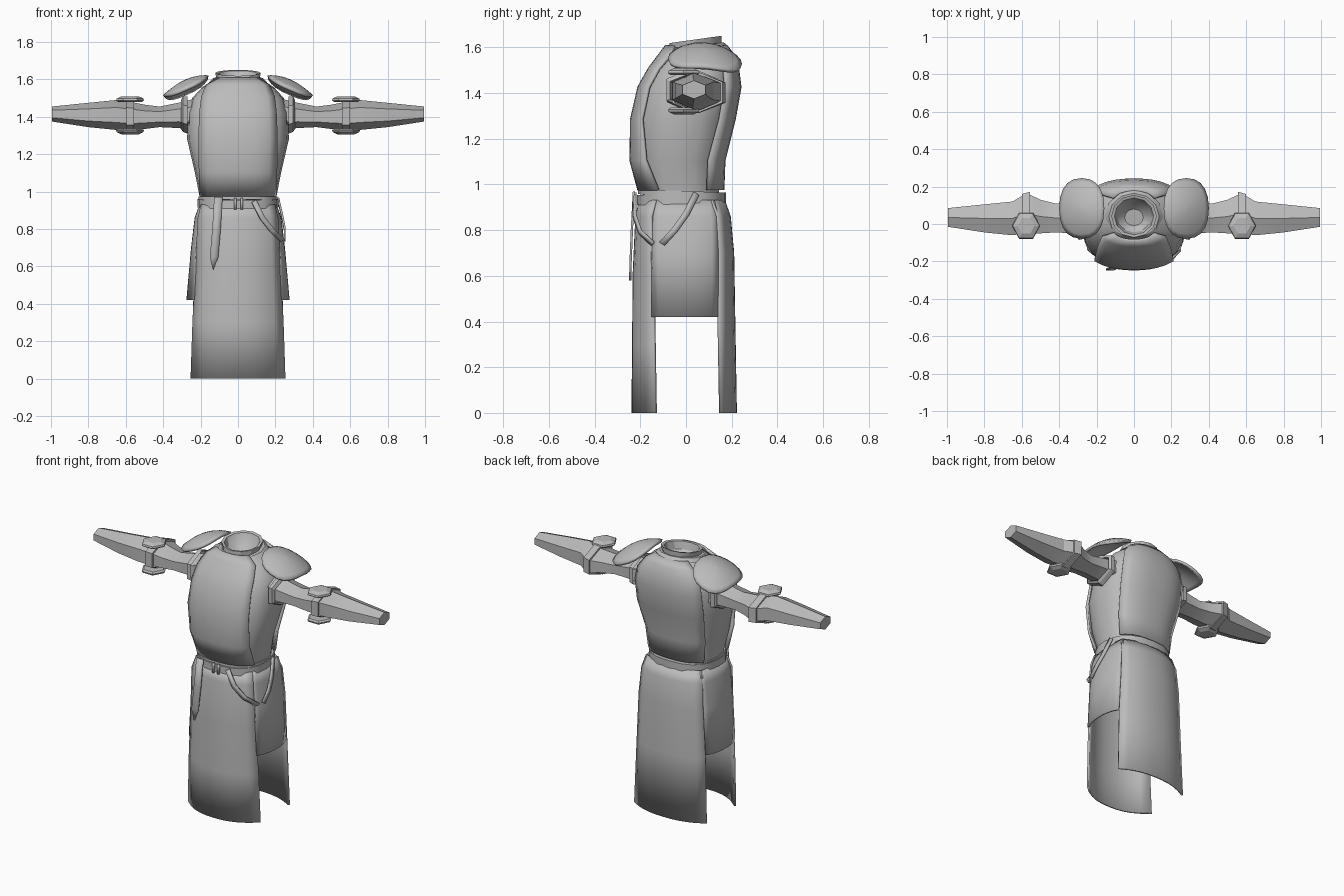
import bpy, bmesh, math
from mathutils import Vector

cube = bpy.data.objects.get("Cube")
if cube:
    bpy.data.objects.remove(cube, do_unlink=True)

cloth = bpy.data.materials.new("plain grey")
cloth.use_nodes = True
cloth.diffuse_color = (0.5, 0.5, 0.5, 1)
cloth.node_tree.nodes["Principled BSDF"].inputs["Base Color"].default_value = (0.5, 0.5, 0.5, 1)


def loft(name, rows, closed=False, caps=(False, False), thick=0, smooth=30):
    """Skin a list of equal-length point rows."""
    bm = bmesh.new()
    grid = [[bm.verts.new(p) for p in row] for row in rows]
    n = len(grid[0])
    for a, b in zip(grid, grid[1:]):
        for i in range(n if closed else n - 1):
            j = (i + 1) % n
            bm.faces.new((a[i], a[j], b[j], b[i]))
    if caps[0]:
        bm.faces.new(grid[0])
    if caps[1]:
        bm.faces.new(grid[-1])
    bmesh.ops.remove_doubles(bm, verts=bm.verts, dist=0.0005)
    bmesh.ops.recalc_face_normals(bm, faces=bm.faces)
    me = bpy.data.meshes.new(name)
    bm.to_mesh(me)
    bm.free()
    me.materials.append(cloth)
    ob = bpy.data.objects.new(name, me)
    bpy.context.collection.objects.link(ob)
    if thick:
        mod = ob.modifiers.new("thickness", 'SOLIDIFY')
        mod.thickness = thick
        mod.offset = 0
    bpy.ops.object.select_all(action='DESELECT')
    ob.select_set(True)
    bpy.context.view_layer.objects.active = ob
    bpy.ops.object.shade_smooth_by_angle(angle=math.radians(smooth))
    return ob


def spow(v, e):
    return math.copysign(abs(v) ** e, v)


def oval(z, hw, yf, yb, n=20, power=2.5, tilt=0):
    """Squarish oval ring, front at yf and back at yb."""
    yc, hd, pts = (yf + yb) / 2, (yb - yf) / 2, []
    for i in range(n):
        a = math.tau * i / n
        y = yc + hd * spow(math.sin(a), 2 / power)
        pts.append((hw * spow(math.cos(a), 2 / power), y, z + tilt * (y - yc)))
    return pts


# Torso: z, half width, front y, back y
body = [(0.9, .195, -.18, .15), (0.97, .205, -.19, .145), (1.1, .23, -.225, .15),
        (1.28, .272, -.222, .195), (1.42, .268, -.19, .22), (1.5, .245, -.145, .21),
        (1.56, .19, -.1, .19), (1.6, .12, -.07, .16)]
loft("shirt_body", [oval(*r) for r in body], closed=True)


# Front and back torso plates, following the torso
def plate_rows(side, widths):
    rows = []
    for (z, hw, yf, yb), w in zip(body[1:], widths):
        yc, hd = (yf + yb) / 2, (yb - yf) / 2
        row = []
        for i in range(11):
            t = (i - 5) / 5 * w / hw
            y = yc + side * (hd * (1 - abs(t) ** 2.5) ** 0.4 + 0.016)
            row.append((t * (hw + 0.012), y, z + 0.006))
        rows.append(row)
    return rows


loft("breast_plate", plate_rows(-1, [.19, .195, .2, .195, .185, .16, .1]), thick=0.014)
loft("back_plate", plate_rows(1, [.18, .195, .22, .22, .205, .16, .1]), thick=0.014)

# Collar with a raised back and a sunken neck opening
collar = [(1.585, .155, -.1, .185), (1.605, .135, -.085, .165), (1.605, .115, -.075, .155),
          (1.635, .122, -.072, .155), (1.632, .105, -.058, .14), (1.585, .09, -.045, .12),
          (1.55, .05, -.01, .08)]
loft("collar", [oval(*r, n=12, power=2, tilt=0.14) for r in collar], closed=True, caps=(False, True))


# Long front and back skirt panels: z, half width, edge y, centre y
def drape(name, sections, sideways=False):
    rows = []
    for z, w, edge, mid in sections:
        row = []
        for i in range(11):
            t = (i - 5) / 5
            out = edge + (mid - edge) * (1 - abs(t) ** 2.4)
            row.append((out, t * w - 0.005, z) if sideways else (t * w, out, z))
        rows.append(row)
    return loft(name, rows, thick=0.012)


drape("front_skirt", [(.93, .195, -.13, -.2), (.86, .212, -.15, -.216), (.6, .225, -.142, -.228),
                      (.3, .24, -.137, -.23), (0, .25, -.132, -.233)])
drape("back_skirt", [(.93, .195, .11, .165), (.86, .21, .135, .19), (.7, .222, .145, .205),
                     (.4, .237, .143, .21), (0, .25, .15, .217)])
for side, word in ((1, "left"), (-1, "right")):
    drape(word + "_skirt_side", [(.93, .13, .185 * side, .2 * side), (.86, .145, .2 * side, .226 * side),
                                 (.7, .145, .215 * side, .245 * side),
                                 (.42, .143, .232 * side, .27 * side)], sideways=True)

# Belts: a wide one and a slightly tilted narrow one
for name, z, h, grow, tilt in (("belt", .915, .045, 0, .03), ("upper_belt", .95, .022, -.004, -.04)):
    outer, inner = (.216 + grow, -.214 - grow, .176 + grow), (.195, -.19, .15)
    loft(name, [oval(z + dz, *r, tilt=tilt) for dz, r in
                ((0, inner), (0, outer), (h, outer), (h, inner))], closed=True)


# Flat straps along a path
def strap(name, path, width, across, pointed=False):
    across = Vector(across).normalized() * width / 2
    rows = []
    for i, p in enumerate(path):
        k = 0.05 if pointed and i == len(path) - 1 else 1
        rows.append([Vector(p) - across * k, Vector(p) + across * k])
    loft(name, rows, thick=0.01)


strap("hanging_strap", [(-.105, -.228, .97), (-.115, -.237, .8), (-.128, -.243, .65),
                        (-.132, -.244, .58)], .045, (1, 0, 0), True)
strap("loop_strap_front", [(.085, -.225, .95), (.13, -.225, .86), (.185, -.2, .79),
                           (.238, -.145, .74)], .028, (.8, .25, .5))
strap("loop_strap_side", [(.215, .045, .96), (.236, .0, .87), (.25, -.05, .8),
                          (.25, -.105, .74)], .028, (0, .8, -.5))
strap("buckle", [(-.015, -.222, .965), (-.015, -.224, .905)], .012, (1, 0, 0))
strap("buckle_tongue", [(.02, -.222, .965), (.02, -.224, .905)], .012, (1, 0, 0))


# Arms: x, front y, back y, bottom z, top z
def arm_ring(side, x, y0, y1, z0, z1):
    pts = []
    for i in range(6):
        a = math.radians(30 + 60 * i)
        pts.append((side * x, (y0 + y1) / 2 + (y1 - y0) / 2 * math.cos(a) / .866,
                    (z0 + z1) / 2 + (z1 - z0) / 2 * math.sin(a)))
    return pts


sleeve = [(.22, -.06, .12, 1.33, 1.5), (.32, -.05, .115, 1.34, 1.475), (.42, -.045, .11, 1.345, 1.455),
          (.5, -.05, .13, 1.335, 1.465), (.575, -.05, .165, 1.325, 1.48), (.65, -.06, .12, 1.33, 1.49),
          (.8, -.045, .105, 1.345, 1.475), (.995, -.015, .085, 1.375, 1.455)]
cuff = [(.27, -.08, .14, 1.31, 1.51), (.295, -.085, .14, 1.32, 1.51), (.305, -.07, .125, 1.335, 1.49),
        (.27, -.06, .12, 1.34, 1.48)]
band = [(.555, -.05, .16, 1.32, 1.48), (.555, -.062, .172, 1.312, 1.492),
        (.6, -.062, .16, 1.312, 1.495), (.6, -.05, .14, 1.32, 1.48)]


def elbow_plate(side, z, flip):
    """Hexagonal shallow dome."""
    rows = []
    for k, dz in ((.85, -.008), (1, 0), (.95, .01), (.6, .022)):
        rows.append([(side * (.577 + .075 * k * math.cos(math.tau * i / 6)),
                      -.01 + .08 * k * math.sin(math.tau * i / 6), z + flip * dz) for i in range(6)])
    return rows


def pauldron(side):
    """Domed shoulder shell sloping outwards."""
    rows = []
    for k in (.02, .3, .6, .85, 1):
        row = []
        for i in range(20):
            a = math.tau * i / 20
            u = k * spow(math.cos(a), .85)
            v = k * spow(math.sin(a), .85)
            z = 1.592 - .052 * u - .03 * u * u - .058 * v * v - .012 * v
            row.append((side * (.277 + .118 * u), .083 + .158 * v, z))
        rows.append(row)
    return rows


for side, word in ((1, "left"), (-1, "right")):
    loft(word + "_sleeve", [arm_ring(side, *r) for r in sleeve], True, (True, True), smooth=20)
    loft(word + "_armhole_cuff", [arm_ring(side, *r) for r in cuff], True, smooth=20)
    loft(word + "_elbow_band", [arm_ring(side, *r) for r in band], True, smooth=20)
    loft(word + "_upper_elbow_plate", elbow_plate(side, 1.488, 1), True, (True, True), smooth=20)
    loft(word + "_lower_elbow_plate", elbow_plate(side, 1.328, -1), True, (True, True), smooth=20)
    loft(word + "_pauldron", pauldron(side), True, (True, False), thick=0.016)
